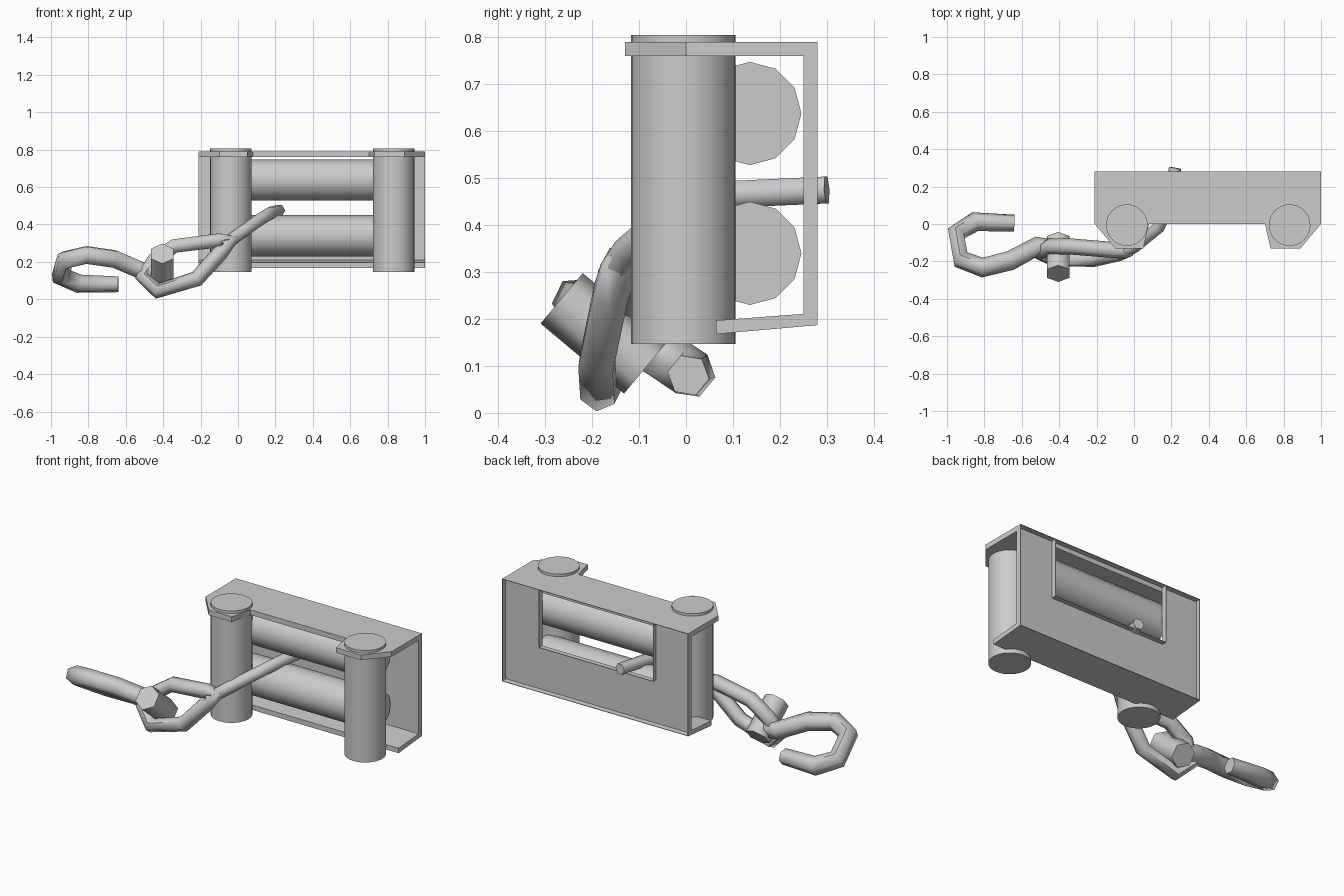
import bpy, bmesh
from mathutils import Vector

if "Cube" in bpy.data.objects:
    bpy.data.objects.remove(bpy.data.objects["Cube"])


def smooth(ob, angle=0.7):
    bpy.ops.object.select_all(action='DESELECT')
    ob.select_set(True)
    bpy.context.view_layer.objects.active = ob
    bpy.ops.object.shade_smooth_by_angle(angle=angle)


def prism(name, pts, offset):
    """Extrude a closed 3D outline along offset."""
    bm = bmesh.new()
    face = bm.faces.new([bm.verts.new(p) for p in pts])
    res = bmesh.ops.extrude_face_region(bm, geom=[face])
    verts = [v for v in res['geom'] if isinstance(v, bmesh.types.BMVert)]
    bmesh.ops.translate(bm, verts=verts, vec=Vector(offset))
    bmesh.ops.recalc_face_normals(bm, faces=bm.faces)
    me = bpy.data.meshes.new(name)
    bm.to_mesh(me)
    bm.free()
    ob = bpy.data.objects.new(name, me)
    bpy.context.collection.objects.link(ob)
    return ob


def rod(name, a, b, radius, sides, angle=0.8):
    """Capped cylinder between two points."""
    a, b = Vector(a), Vector(b)
    bpy.ops.mesh.primitive_cylinder_add(vertices=sides, radius=radius,
                                        depth=(b - a).length, location=(a + b) / 2)
    ob = bpy.context.object
    ob.name = name
    ob.rotation_euler = (b - a).to_track_quat('Z', 'Y').to_euler()
    smooth(ob, angle)
    return ob


def tube(name, pts, radius, closed=False, taper=None):
    """Six-sided tube along a polyline."""
    cu = bpy.data.curves.new(name, 'CURVE')
    cu.dimensions = '3D'
    cu.bevel_depth = radius
    cu.bevel_resolution = 1
    cu.use_fill_caps = True
    sp = cu.splines.new('POLY')
    sp.points.add(len(pts) - 1)
    for i, p in enumerate(pts):
        sp.points[i].co = (*p, 1)
        sp.points[i].radius = taper[i] if taper else 1
    sp.use_cyclic_u = closed
    ob = bpy.data.objects.new(name, cu)
    bpy.context.collection.objects.link(ob)
    bpy.ops.object.select_all(action='DESELECT')
    ob.select_set(True)
    bpy.context.view_layer.objects.active = ob
    bpy.ops.object.convert(target='MESH')
    smooth(bpy.context.object, 1.1)


L, R, INNER, BACK, T = -0.21, 1.0, 0.25, 0.28, 0.003

# Top plate with two tapered ears over the upright rollers
outline = [(L, INNER), (L, 0), (-0.10, -0.13), (0.05, -0.13), (0.08, 0),
           (0.70, 0), (0.73, -0.13), (0.89, -0.13), (R, 0), (R, INNER)]
prism("top_plate", [(x, y, 0.76) for x, y in outline], (0, 0, 0.03))

# Back plate, recessed behind a thin rim, with the rope window open at the top
outline = [(L, 0.21), (R, 0.21), (R, 0.78), (0.76, 0.78), (0.76, 0.45),
           (0.02, 0.45), (0.02, 0.78), (L, 0.78)]
prism("back_plate", [(x, INNER, z) for x, z in outline], (0, T, 0))

# Rims: outer sides, top lip, window sides and window sill
for name, x, dx, z0, z1 in (("left_rim", L, T, 0.187, 0.79),
                            ("right_rim", R, -T, 0.187, 0.79),
                            ("window_left_rim", 0.02, -T, 0.45, 0.79),
                            ("window_right_rim", 0.76, T, 0.45, 0.79)):
    prism(name, [(x, INNER, z0), (x, BACK, z0), (x, BACK, z1), (x, INNER, z1)], (dx, 0, 0))
for name, x0, x1, z in (("top_rim", L, R, 0.79), ("window_sill", 0.02, 0.76, 0.45)):
    prism(name, [(x0, INNER, z), (x1, INNER, z), (x1, BACK, z), (x0, BACK, z)], (0, 0, -T))

# Sloping bottom lip
lip = [(BACK, 0.187), (BACK, 0.190), (INNER, 0.192), (INNER, 0.211), (0.064, 0.197), (0.064, 0.168)]
prism("bottom_plate", [(L, y, z) for y, z in lip], (R - L, 0, 0))

# Upright and horizontal rollers
for side, x in (("left", -0.038), ("right", 0.832)):
    rod(side + "_upright_roller", (x, -0.006, 0.147), (x, -0.006, 0.805), 0.111, 32)
for side, z in (("upper", 0.638), ("lower", 0.34)):
    rod(side + "_horizontal_roller", (-0.03, 0.136, z), (0.82, 0.136, z), 0.11, 12)

# Rope, and the loop that holds the hook
tube("rope", [(0.22, 0.30, 0.475), (0.18, 0.08, 0.465), (0.13, -0.02, 0.435),
              (0.0, -0.125, 0.345), (-0.08, -0.16, 0.285)], 0.033)
tube("rope_loop", [(-0.03, -0.14, 0.315), (-0.09, -0.16, 0.255), (-0.22, -0.19, 0.11),
                   (-0.43, -0.187, 0.045), (-0.51, -0.15, 0.12), (-0.45, -0.12, 0.21),
                   (-0.34, -0.12, 0.285), (-0.1, -0.14, 0.315)], 0.043, closed=True)

# Hook pin, tilted across the loop
rod("hook_pin", (-0.405, -0.265, 0.244), (-0.405, -0.087, 0.095), 0.07, 6, 1.2)

# Open hook
tube("hook", [(-0.41, -0.14, 0.14), (-0.52, -0.12, 0.155), (-0.66, -0.195, 0.215),
              (-0.81, -0.233, 0.237), (-0.925, -0.19, 0.21), (-0.95, -0.05, 0.125),
              (-0.85, 0.012, 0.083), (-0.64, 0.005, 0.08)],
     0.053, taper=[1, 1, 1, 1, 1, 1, 1, 0.85])
